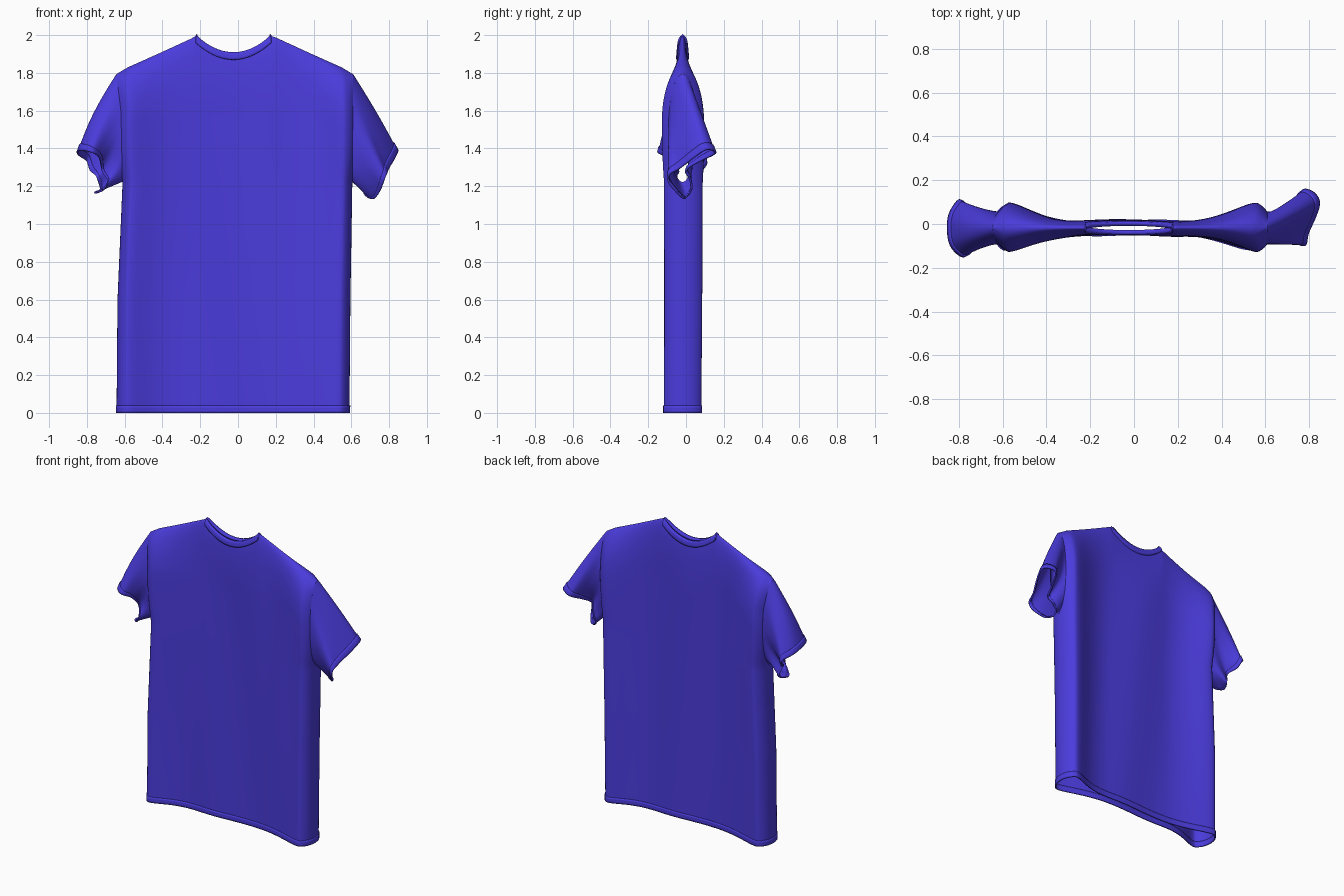
import bpy, bmesh
from math import sin, cos, pi, sqrt
from mathutils import Vector

if "Cube" in bpy.data.objects:
    bpy.data.objects.remove(bpy.data.objects["Cube"])

YC = -0.018                      # depth centre of the torso
ARM_Z, ARM_R, ARM_H = 1.508, 0.285, 0.075
NECK_L, NECK_R = -0.33, 0.31     # neck corners in column units

cloth = bpy.data.materials.new("blue_cloth")
cloth.diffuse_color = (0.07, 0.045, 0.72, 1)
cloth.use_nodes = True
cloth.node_tree.nodes["Principled BSDF"].inputs["Base Color"].default_value = cloth.diffuse_color


def interp(table, v):
    for (a, fa), (b, fb) in zip(table, table[1:]):
        if v <= b:
            return fa + (fb - fa) * max(0, (v - a) / (b - a))
    return table[-1][1]


def make(name, grids, closed=False, thick=0):
    """Skin one or more grids of points into a smooth cloth surface."""
    bm = bmesh.new()
    for g in grids:
        vs = [[bm.verts.new(p) for p in row] for row in g]
        n = len(vs[0])
        for r0, r1 in zip(vs, vs[1:]):
            for i in range(n if closed else n - 1):
                j = (i + 1) % n
                bm.faces.new((r0[i], r0[j], r1[j], r1[i]))
    bmesh.ops.remove_doubles(bm, verts=bm.verts, dist=0.0004)
    bmesh.ops.recalc_face_normals(bm, faces=bm.faces)
    for f in bm.faces:
        f.smooth = True
    me = bpy.data.meshes.new(name)
    bm.to_mesh(me)
    bm.free()
    me.materials.append(cloth)
    ob = bpy.data.objects.new(name, me)
    bpy.context.collection.objects.link(ob)
    if thick:
        mod = ob.modifiers.new("thickness", 'SOLIDIFY')
        mod.thickness = thick
        mod.offset = 0
    return ob


# Torso shape
def left(z):
    return interp([(0, -0.643), (0.6, -0.638), (1.2, -0.612), (1.6, -0.62), (1.8, -0.645)], z)


def right(z):
    return interp([(0, 0.59), (0.6, 0.595), (1.2, 0.605), (1.8, 0.61)], z)


def neck_d(u):
    return (u - (NECK_L + NECK_R) / 2) / ((NECK_R - NECK_L) / 2)


def top(u):
    d = neck_d(u)
    if abs(d) <= 1:
        return 1.905 + 0.09 * d * d
    return interp([(0.32, 1.995), (0.65, 1.9), (0.9, 1.83), (1, 1.793)], abs(u))


def torso(u, z, side):
    q = max(0, (z / top(u) - 0.82) / 0.18)
    t = max(0, (abs(u) - 0.35) / 0.55)
    base = 0.028 + min(z, 1.8) * 0.004 + 0.088 * min(t, 1.05) ** 2.2
    neck = 0.02 * sqrt(max(0, 1 - neck_d(u) ** 2))
    arm = ARM_H * sqrt(max(0, 1 - ((z - ARM_Z) / ARM_R) ** 2))
    edge = abs(u) ** 12
    h = sqrt(max(0, base ** 2 * (1 - q ** 2.5) * (1 - edge) + arm ** 2 * edge + neck ** 2 * q * q))
    l, r = left(z), right(z)
    drape = 0.006 * sin(7 * u + 1.5 * z) * (1 - edge) * (1 - min(q, 1))
    return Vector((l + (r - l) * (u + 1) / 2, YC + side * h + drape, z))


cols = [-1 + (NECK_L + 1) * (1 - cos(pi / 2 * i / 30)) for i in range(30)]
neck_cols = [NECK_L + (NECK_R - NECK_L) * (1 - cos(pi * i / 32)) / 2 for i in range(33)]
cols += neck_cols
cols += [NECK_R + (1 - NECK_R) * sin(pi / 2 * i / 30) for i in range(1, 31)]
rows = [0.66 * i / 24 for i in range(24)] + [0.66 + 0.34 * sin(pi / 2 * i / 40) for i in range(41)]

make("shirt_body", [[[torso(u, s * top(u), sd) for u in cols] for s in rows] for sd in (-1, 1)])

# Folded band along the bottom edge
make("bottom_hem", [[[torso(u, z, sd) for u in cols] for z in (0, 0.012, 0.025, 0.038)]
                    for sd in (-1, 1)], thick=0.008)

# Ribbed collar around the neck opening
make("collar", [[[torso(u, top(u) - d, sd) for u in neck_cols] for d in (0.036, 0.024, 0.012, -0.003)]
                for sd in (-1, 1)], thick=0.02)

# Sleeves: armhole oval lofted to a crumpled cuff, listed top, front, bottom, back
LEFT_CUFF = [(-.85, -.02, 1.38), (-.835, -.10, 1.39), (-.78, -.148, 1.38), (-.735, -.10, 1.35),
             (-.72, -.04, 1.28), (-.69, -.08, 1.23), (-.72, -.07, 1.18), (-.76, -.02, 1.165),
             (-.73, .04, 1.18), (-.75, .02, 1.25), (-.78, .08, 1.28), (-.80, .108, 1.33),
             (-.84, .05, 1.36)]
RIGHT_CUFF = [(.845, .10, 1.39), (.83, .04, 1.35), (.795, -.04, 1.29), (.785, -.09, 1.26),
              (.77, -.09, 1.22), (.75, -.05, 1.17), (.72, -.01, 1.135), (.68, .01, 1.15),
              (.67, .03, 1.19), (.69, .02, 1.24), (.71, .0, 1.285), (.73, .07, 1.33),
              (.77, .152, 1.37), (.82, .142, 1.39)]
N = 80


def closed_spline(pts, n):
    pts = [Vector(p) for p in pts]
    m, out = len(pts), []
    for k in range(n):
        f = k * m / n
        i = int(f)
        t = f - i
        a, b, c, d = (pts[(i + o) % m] for o in (-1, 0, 1, 2))
        out.append(0.5 * (2 * b + (c - a) * t + (2 * a - 5 * b + 4 * c - d) * t * t
                          + (3 * b - a - 3 * c + d) * t ** 3))
    return out


def sleeve_ring(cuff, edge, bulge, t):
    ring = []
    for k in range(N):
        a = 2 * pi * k / N
        z = ARM_Z + ARM_R * cos(a)
        start = Vector((edge(z), YC - ARM_H * sin(a), z))
        p = start.lerp(cuff[k], t)
        p.x += bulge * sin(pi * t) * max(0, cos(a))
        ring.append(p)
    return ring


for side, pts, edge, bulge in (("left", LEFT_CUFF, left, -0.018), ("right", RIGHT_CUFF, right, 0.006)):
    cuff = closed_spline(pts, N)
    make(side + "_sleeve", [[sleeve_ring(cuff, edge, bulge, i / 24) for i in range(25)]], True)
    make(side + "_sleeve_hem", [[sleeve_ring(cuff, edge, bulge, t) for t in (0.91, 0.94, 0.97, 1)]],
         True, 0.01)
